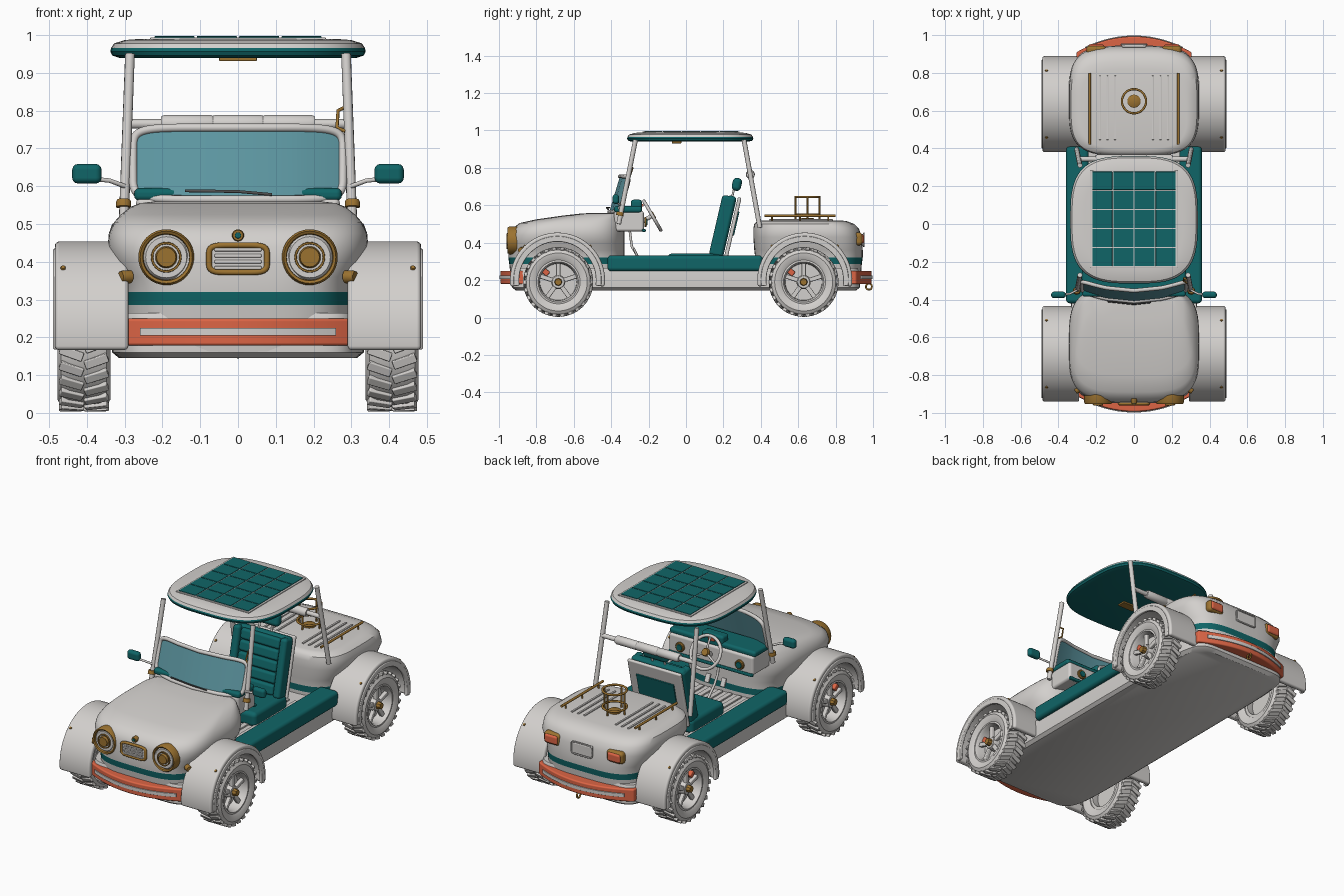
import bpy, bmesh, math
from math import sin, cos, pi, radians
from mathutils import Vector, Matrix

default = bpy.data.objects.get("Cube")
if default:
    bpy.data.objects.remove(default, do_unlink=True)


def material(name, r, g, b):
    m = bpy.data.materials.new(name)
    m.use_nodes = True
    m.diffuse_color = (r, g, b, 1)
    m.node_tree.nodes["Principled BSDF"].inputs["Base Color"].default_value = (r, g, b, 1)
    return m


WHITE = material("warm white", .65, .63, .61)
TEAL = material("deep teal", .005, .13, .135)
ORANGE = material("coral orange", .72, .13, .06)
GOLD = material("brass", .33, .17, .03)
GLASS = material("blue glass", .11, .31, .36)
GREY = material("dark grey", .08, .08, .08)


def finish(name, bm, mats, bevel=0, rule=None, angle=35):
    bmesh.ops.remove_doubles(bm, verts=bm.verts, dist=1e-5)
    bmesh.ops.recalc_face_normals(bm, faces=bm.faces)
    for f in bm.faces:
        f.smooth = True
        if rule:
            f.material_index = rule(f.calc_center_median())
    me = bpy.data.meshes.new(name)
    bm.to_mesh(me)
    bm.free()
    for m in mats:
        me.materials.append(m)
    ob = bpy.data.objects.new(name, me)
    bpy.context.collection.objects.link(ob)
    if bevel:
        mod = ob.modifiers.new("bevel", "BEVEL")
        mod.width, mod.segments, mod.harden_normals = bevel, 3, True
    else:
        me.set_sharp_from_angle(angle=radians(angle))
    return ob


def skin(name, sections, mats, wrap=False, **kw):
    """Bridge a row of closed loops; cap the ends unless the row wraps."""
    bm = bmesh.new()
    rows = [[bm.verts.new(p) for p in s] for s in sections]
    n = len(rows[0])
    for i in range(len(rows) - (0 if wrap else 1)):
        a, b = rows[i], rows[(i + 1) % len(rows)]
        for j in range(n):
            k = (j + 1) % n
            bm.faces.new((a[j], a[k], b[k], b[j]))
    if not wrap:
        bm.faces.new(rows[0])
        bm.faces.new(rows[-1])
    return finish(name, bm, mats, **kw)


def box(name, size, loc, mat, bevel=.008, tilt=0):
    bm = bmesh.new()
    bmesh.ops.create_cube(bm, size=1, matrix=Matrix.Diagonal((*size, 1)))
    ob = finish(name, bm, [mat], bevel)
    ob.location, ob.rotation_euler = loc, (tilt, 0, 0)
    return ob


def tube(name, pts, r, mat, cyclic=False):
    cu = bpy.data.curves.new(name, "CURVE")
    cu.dimensions, cu.bevel_depth, cu.bevel_resolution = "3D", r, 3
    cu.use_fill_caps = True
    sp = cu.splines.new("POLY")
    sp.points.add(len(pts) - 1)
    for p, c in zip(sp.points, pts):
        p.co = (*c, 1)
    sp.use_cyclic_u, sp.use_smooth = cyclic, True
    cu.materials.append(mat)
    ob = bpy.data.objects.new(name, cu)
    bpy.context.collection.objects.link(ob)


def lathe(name, profile, loc, axis, mat, n=32):
    """Spin a closed (radius, height) profile round an axis."""
    turn = Vector(axis).to_track_quat("Z", "Y")
    place = lambda r, h, a: Vector(loc) + turn @ Vector((r * cos(a), r * sin(a), h))
    rows = [[place(r, h, 2 * pi * i / n) for r, h in profile] for i in range(n)]
    return skin(name, rows, [mat], wrap=True)


def disc(name, r, h, loc, axis, mat, n=20):
    return lathe(name, [(0, 0), (r, 0), (r, h * .7), (r * .85, h), (0, h)], loc, axis, mat, n)


def oval(w, h, power, n=48):
    s = lambda v: math.copysign(abs(v) ** (2 / power), v)
    return [(w * s(cos(2 * pi * i / n)), h * s(sin(2 * pi * i / n))) for i in range(n)]


def hull(name, rings, power, mats, rule=None):
    """Stack rounded outlines given as (height, half width, front, back)."""
    rows = [[(x, y + (a + b) / 2, z) for x, y in oval(w, (b - a) / 2, power, 72)]
            for z, w, a, b in rings]
    return skin(name, rows, mats, rule=rule)


# Body shells with a painted waist band
band = lambda c: int(.285 < c.z < .32)
hull("front_body", [(.16, .3, -.93, -.33), (.285, .302, -.945, -.33), (.32, .302, -.95, -.33),
                    (.36, .31, -.95, -.33), (.4, .335, -.948, -.33), (.44, .345, -.944, -.33),
                    (.475, .342, -.93, -.33), (.505, .328, -.89, -.33), (.525, .31, -.8, -.335),
                    (.545, .285, -.66, -.34), (.555, .26, -.57, -.345), (.56, .22, -.5, -.35)],
     3.6, [WHITE, TEAL], band)
hull("rear_body", [(.16, .3, .38, .93), (.285, .302, .37, .94), (.32, .302, .37, .945),
                   (.36, .31, .365, .945), (.43, .345, .36, .94), (.475, .342, .36, .925),
                   (.5, .333, .365, .9), (.515, .31, .38, .86), (.52, .28, .4, .82)],
     3.8, [WHITE, TEAL], band)
hull("floor_pan", [(.145, .315, -.91, .91), (.16, .333, -.93, .93),
                   (.24, .335, -.93, .93), (.265, .33, -.92, .92)], 9, [WHITE])
for i in range(7):
    box("floor_rib", (.03, .6, .01), ((i - 3) * .06, -.02, .27), WHITE, .003)

# Roof with solar tiles
hull("roof", [(.94, .315, -.29, .335), (.946, .333, -.31, .355), (.957, .338, -.315, .36),
              (.966, .336, -.313, .358), (.978, .328, -.305, .35), (.987, .3, -.275, .32),
              (.99, .26, -.235, .28)], 3.2, [WHITE, TEAL], lambda c: int(c.z < .963))
box("solar_frame", (.465, .52, .006), (0, .027, .991), WHITE, .002)
for i in range(4):
    for j in range(5):
        box("solar_tile", (.106, .096, .006), ((i - 1.5) * .112, .027 + (j - 2) * .101, .994), TEAL, .001)
box("roof_lamp", (.1, .05, .012), (0, -.05, .937), GOLD, .003)

# Windscreen on a leaning, bowed surface
screen = lambda x, z: (x, -.41 + .3 * (z - .565) + .7 * x * x, z + .66)
bowed = lambda x, h: (x, -.41 + .3 * (h + .095) + .7 * x * x, h + .66)
outline = oval(.278, .095, 7, 64)
inner = [p for p in outline[1:32]]
skin("windscreen", [[bowed(x, h), bowed(x, -h), (x, bowed(x, -h)[1] + .006, .66 - h),
                     (x, bowed(x, h)[1] + .006, .66 + h)] for x, h in inner], [GLASS])
tube("windscreen_frame", [bowed(x, h) for x, h in outline], .011, WHITE, True)
tube("wiper_blade", [(-.14, -.41, .588), (0, -.425, .586), (.09, -.415, .578)], .004, GREY)

# Bumpers
def bar(name, half, z0, z1, front, depth, mat, side, bevel):
    rows = []
    for i in range(25):
        x = half * (i / 12 - 1)
        y = front - .9 * x * x
        rows.append([(x, side * y, z0), (x, side * y, z1),
                     (x, side * (y - depth), z1), (x, side * (y - depth), z0)])
    skin(name, rows, [mat], bevel=bevel)


for side in (-1, 1):
    bar("bumper", .305, .178, .25, .993, .07, ORANGE, side, .008)
    bar("bumper_strip", .26, .205, .225, .998, .008, WHITE, side, .001)

# Front face: grille and badge
tube("grille_frame", [(x, -.952, z + .408) for x, z in oval(.077, .036, 5)], .008, GOLD, True)
box("grille_panel", (.15, .02, .07), (0, -.945, .408), WHITE)
for i in range(4):
    box("grille_slat", (.125, .012, .009), (0, -.955, .384 + i * .016), WHITE, .003)
disc("badge_ring", .016, .025, (0, -.925, .47), (0, -1, 0), GOLD)
disc("badge_centre", .009, .028, (0, -.925, .47), (0, -1, 0), TEAL)

# Back face: plate and tow loop
box("number_plate", (.13, .02, .065), (0, .944, .415), WHITE)
tube("plate_frame", [(x, .951, z + .415) for x, z in oval(.067, .035, 6)], .004, WHITE, True)
tube("tow_loop", [(0, .978 + y, .165 + z) for y, z in oval(.016, .016, 2, 20)], .005, GOLD, True)

# Rear deck: basket ring
ring = oval(.064, .064, 2, 32)
for z in (.55, .645):
    tube("basket_ring", [(x, y + .65, z) for x, y in ring], .006, GOLD, True)
for x, y in ring[::8]:
    tube("basket_upright", [(x, y + .65, .52), (x, y + .65, .645)], .005, GOLD)
disc("basket_base", .035, .012, (0, .65, .52), (0, 0, 1), GOLD)

# Wheel assembly
TYRE = [(.112, -.055), (.13, -.066), (.155, -.07), (.172, -.06), (.178, -.04), (.178, .04),
        (.172, .06), (.155, .07), (.13, .066), (.112, .055)]
RIM = [(.095, -.05), (.118, -.05), (.118, .058), (.108, .06), (.1, .045)]


def wheel(s, y):
    hub, out = Vector((s * .408, y, .19)), (s, 0, 0)
    lathe("tyre", TYRE, hub, out, WHITE, 48)
    lathe("rim", RIM, hub, out, WHITE, 40)
    lathe("brake_disc", [(0, -.01), (.1, -.01), (.1, 0), (0, 0)], hub, out, WHITE)
    disc("hub_boss", .038, .045, hub, out, WHITE)
    disc("hub_cap", .021, .068, hub, out, GOLD, 8)
    for i in range(5):
        a = 2 * pi * i / 5 + pi / 2
        spoke = box("spoke", (.022, .024, .085), hub + Vector((s * .03, cos(a) * .065, sin(a) * .065)), WHITE, .005)
        spoke.rotation_euler = (a - pi / 2, 0, 0)
    box("brake_caliper", (.03, .03, .045), hub + Vector((s * .015, -.07, .055)), ORANGE, .006, radians(50))
    for i in range(26):
        for half in (-1, 1):
            a = 2 * pi * (i + half / 4) / 26
            lug = box("tread_lug", (.064, .024, .016),
                      hub + Vector((half * .033, cos(a) * .178, sin(a) * .178)), WHITE, .003)
            lug.rotation_euler = (Matrix.Rotation(a - pi / 2, 3, "X")
                                  @ Matrix.Rotation(half * .35, 3, "Z")).to_euler()


def fender(s, y):
    def arc(name, x0, x1, r0, r1, bevel):
        rows = []
        for i in range(41):
            a = radians(-8 + 196 * i / 40)
            rows.append([(s * x, y + r * cos(a), .2 + r * sin(a))
                         for x, r in ((x0, r0), (x1, r0), (x1, r1), (x0, r1))])
        skin(name, rows, [WHITE], bevel=bevel)
    arc("fender", .29, .485, .222, .254, .012)
    arc("fender_lip", .472, .49, .205, .235, .005)
    for a in (radians(46), radians(134)):
        d = Vector((0, cos(a), sin(a)))
        disc("fender_rivet", .007, .006, Vector((s * .463, y, .2)) + d * .253, d, GOLD, 10)


# Everything that comes in left and right pairs
for s in (-1, 1):
    for y in (-.687, .635):
        wheel(s, y + (.004 if y < 0 else -.006))
        fender(s, y)
    box("side_sill", (.12, .83, .085), (s * .3, -.005, .29), TEAL, .02)
    tube("front_post", [(s * .303, -.36, .5), (s * .286, -.27, .95)], .013, WHITE)
    tube("rear_post", [(s * .303, .395, .48), (s * .286, .31, .95)], .013, WHITE)
    disc("post_collar", .02, .02, (s * .303, -.355, .545), (0, .2, 1), GOLD)
    tube("mirror_arm", [(s * .3, -.35, .6), (s * .34, -.37, .615), (s * .39, -.375, .62)], .006, WHITE)
    box("mirror", (.078, .035, .052), (s * .4, -.375, .633), TEAL, .016)
    lamp = (s * .19, -.9, .412)
    lathe("headlight_rim", [(.055, 0), (.074, 0), (.074, .045), (.069, .054), (.062, .05)], lamp, (0, -1, 0), GOLD)
    disc("headlight_lens", .064, .046, lamp, (0, -1, 0), WHITE, 32)
    lathe("headlight_ring", [(.034, .04), (.041, .04), (.04, .053), (.035, .053)], lamp, (0, -1, 0), GOLD)
    disc("headlight_bulb", .03, .06, lamp, (0, -1, 0), GOLD)
    disc("side_marker", .017, .03, (s * .285, -.87, .36), (s, -.6, 0), GOLD)
    box("tail_light_frame", (.105, .05, .07), (s * .2, .92, .42), GOLD, .02)
    box("tail_light", (.083, .05, .05), (s * .2, .927, .42), ORANGE, .012)
    tube("deck_rail", [(s * .235, .42, .545), (s * .235, .8, .545)], .007, GOLD)
    for y in (.46, .61, .76):
        tube("rail_foot", [(s * .235, y, .51), (s * .235, y, .545)], .005, GOLD)
    for x in (.1, .14, .18):
        box("deck_rib", (.012, .34, .008), (s * x, .615, .522), WHITE, .003)
    disc("dash_dial", .027, .012, (s * .19, -.222, .51), (0, 1, 0), GOLD)
    disc("dash_dial_face", .019, .015, (s * .19, -.222, .51), (0, 1, 0), TEAL)
    box("pedal", (.03, .012, .05), (s * .05, -.27, .35), WHITE, .004, radians(25))

# Padded cross bar and grab handle
tube("cross_bar", [(-.293, .344, .765), (.293, .344, .765)], .013, WHITE)
for x in (-.145, 0, .145):
    lathe("cross_bar_pad", [(0, -.07), (.02, -.07), (.024, -.06), (.024, .06), (.02, .07), (0, .07)],
          (x * .92, .344, .765), (1, 0, 0), WHITE)
tube("grab_handle", [(.285, -.3, .81), (.265, -.285, .8), (.262, -.3, .755), (.285, -.315, .745)], .005, GOLD)

# Dashboard and steering
box("dashboard", (.54, .16, .11), (0, -.305, .515), WHITE, .015)
box("dash_pad", (.55, .15, .035), (0, -.31, .578), TEAL, .015)
box("dash_trim", (.54, .02, .016), (0, -.225, .465), TEAL, .005)
box("dial_hood", (.14, .06, .06), (0, -.265, .6), TEAL, .015)
box("dash_switch", (.04, .012, .015), (0, -.232, .6), ORANGE, .003)
centre, lean = Vector((0, -.18, .545)), Vector((0, .86, .5))
turn = lean.to_track_quat("Z", "Y")
tube("steering_wheel", [centre + turn @ Vector((x, y, 0)) for x, y in oval(.09, .09, 2, 40)], .009, WHITE, True)
for i in range(3):
    a = 2 * pi * i / 3 + pi / 2
    tube("steering_spoke", [centre, centre + turn @ Vector((.09 * cos(a), .09 * sin(a), 0))], .006, WHITE)
disc("steering_hub", .022, .02, centre - lean * .008, lean, GOLD)
tube("steering_column", [centre, centre - lean * .1], .012, WHITE)
tube("pedal_rod", [(0, -.3, .46), (0, -.29, .38), (0, -.26, .33), (0, -.2, .27)], .007, WHITE)

# Seat
lean = radians(-13)
along = Vector((0, sin(-lean), cos(lean)))
behind = Vector((0, cos(lean), sin(lean)))
middle = Vector((0, .21, .485))
box("seat_cushion", (.36, .3, .085), (0, .05, .3), TEAL, .025)
box("seat_back", (.34, .05, .34), middle, TEAL, .02, lean)
for i in range(5):
    box("seat_roll", (.25, .04, .06), middle - behind * .025 + along * (i - 2) * .063, TEAL, .015, lean)
for s in (-1, 1):
    box("seat_bolster", (.045, .075, .33), middle - behind * .015 + Vector((s * .15, 0, 0)), TEAL, .018, lean)
    tube("headrest_stem", [middle + along * .16 + Vector((s * .04, 0, 0)),
                           middle + along * .23 + Vector((s * .04, 0, 0))], .006, WHITE)
box("seat_shell", (.34, .02, .34), middle + behind * .04, WHITE, .008, lean)
box("seat_pocket", (.24, .008, .13), middle + behind * .052 + along * .03, TEAL, .003, lean)
box("headrest", (.16, .05, .07), (0, .272, .712), TEAL, .022, lean)
